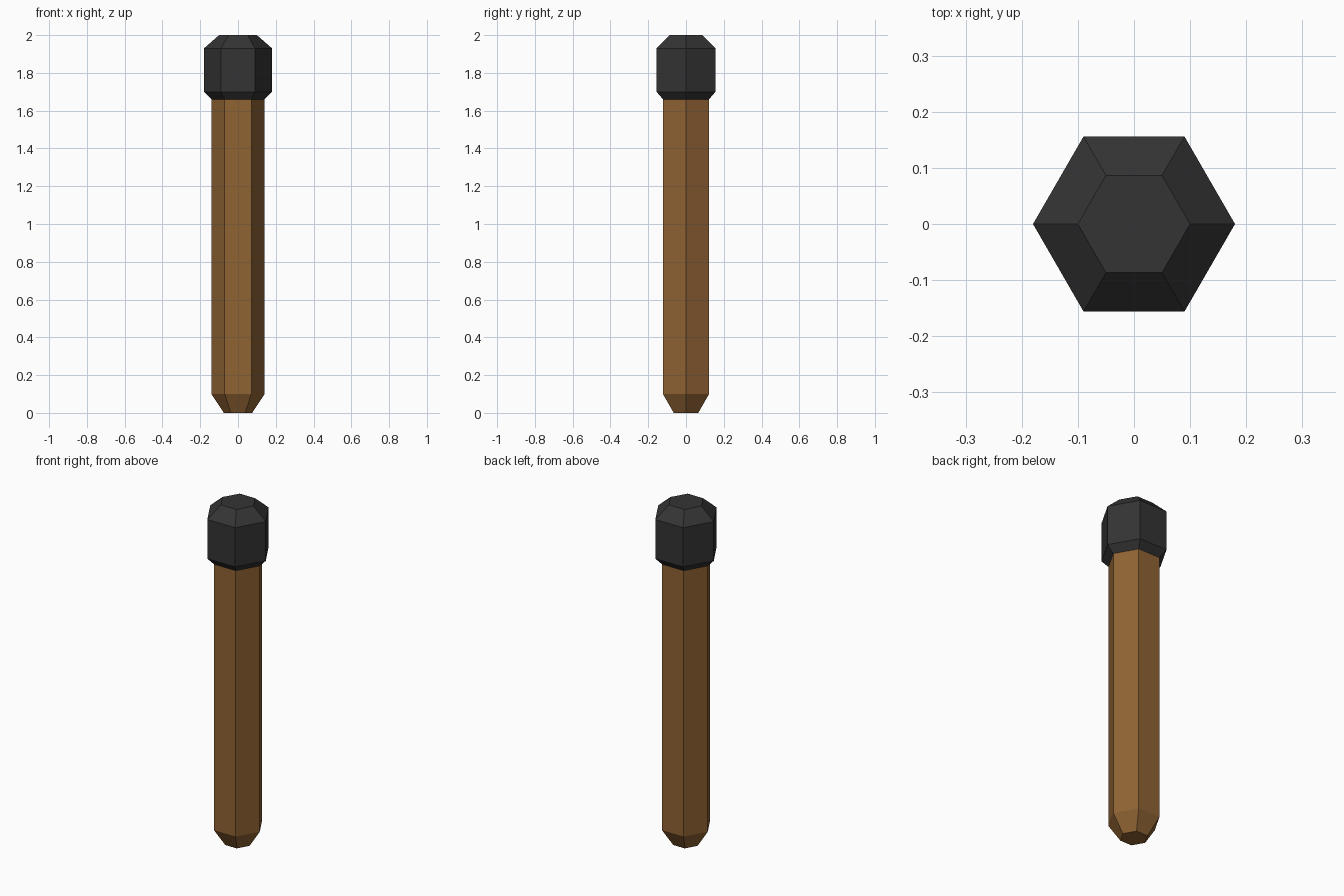
import bpy, bmesh, math

if "Cube" in bpy.data.objects:
    bpy.data.objects.remove(bpy.data.objects["Cube"])

SIDES = 6


def material(name, rgb):
    m = bpy.data.materials.new(name)
    m.diffuse_color = (*rgb, 1.0)
    m.use_nodes = True
    m.node_tree.nodes["Principled BSDF"].inputs["Base Color"].default_value = m.diffuse_color
    return m


def lathe(name, profile, mat, cap_bottom, cap_top):
    """Stack six-sided rings from (radius, height) pairs."""
    bm = bmesh.new()
    rings = []
    for r, z in profile:
        rings.append([bm.verts.new((r * math.cos(math.tau * i / SIDES),
                                    r * math.sin(math.tau * i / SIDES), z))
                      for i in range(SIDES)])
    for a, b in zip(rings, rings[1:]):
        for i in range(SIDES):
            j = (i + 1) % SIDES
            bm.faces.new((a[i], a[j], b[j], b[i]))
    if cap_bottom:
        bm.faces.new(rings[0][::-1])
    if cap_top:
        bm.faces.new(rings[-1])
    mesh = bpy.data.meshes.new(name)
    bm.to_mesh(mesh)
    bm.free()
    mesh.materials.append(mat)
    ob = bpy.data.objects.new(name, mesh)
    bpy.context.collection.objects.link(ob)
    return ob


wood = material("brown wood", (0.28, 0.125, 0.034))
char = material("charcoal black", (0.034, 0.034, 0.034))

# Shaft with tapered foot; its top is covered by the head
lathe("shaft", [(0.075, 0), (0.141, 0.10), (0.141, 1.66)], wood, True, False)

# Chamfered head, closed at the top, meeting the shaft below
lathe("head", [(0.141, 1.66), (0.18, 1.70), (0.18, 1.93), (0.10, 2.0)], char, False, True)
